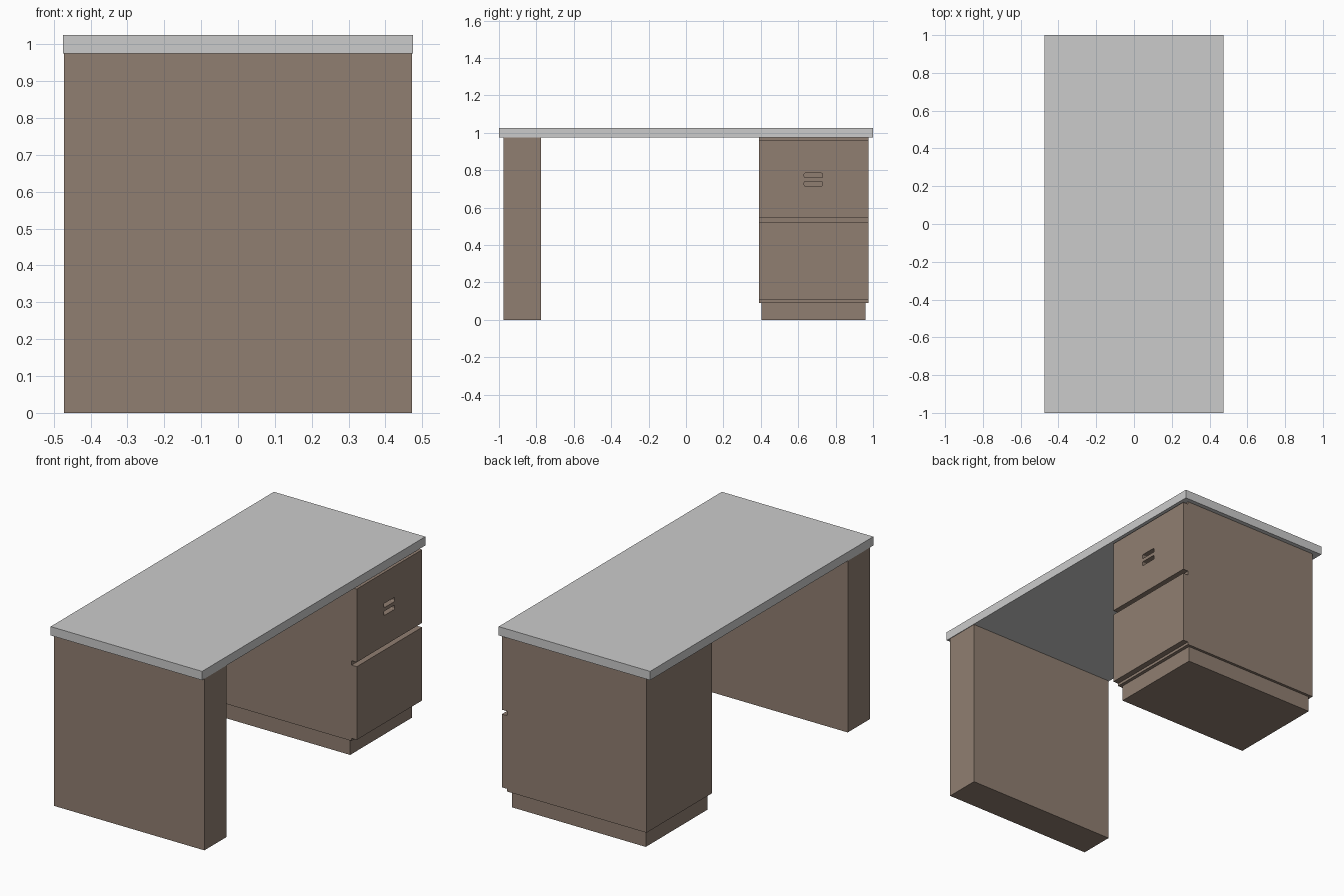
import bpy

if "Cube" in bpy.data.objects:
    bpy.data.objects.remove(bpy.data.objects["Cube"])

wood = bpy.data.materials.new("brown_wood")
wood.diffuse_color = (0.28, 0.21, 0.165, 1)
wood.use_nodes = True
wood.node_tree.nodes["Principled BSDF"].inputs["Base Color"].default_value = wood.diffuse_color


def box(name, x, y, z, mat=wood):
    """Box from (min, max) pairs on each axis."""
    bpy.ops.mesh.primitive_cube_add(
        size=1, location=[(a + b) / 2 for a, b in (x, y, z)])
    ob = bpy.context.object
    ob.name = name
    ob.scale = [b - a for a, b in (x, y, z)]
    bpy.ops.object.transform_apply(location=False, rotation=False, scale=True)
    if mat:
        ob.data.materials.append(mat)
    return ob


# Desktop and panel leg
box("desktop", (-0.475, 0.475), (-1, 1), (0.975, 1.025), None)
box("panel_leg", (-0.472, 0.472), (-0.975, -0.775), (0, 0.975))

# Drawer cabinet on a recessed plinth
side = (0.39, 0.975)
box("cabinet_plinth", (-0.42, 0.42), (0.405, 0.96), (0, 0.09))
box("cabinet_body", (-0.435, 0.439), side, (0.09, 0.975))

# Drawer fronts, separated by finger gaps
front = (0.439, 0.472)
box("lower_drawer", front, side, (0.105, 0.52))
upper = box("upper_drawer", front, side, (0.545, 0.96))

# Two rounded slots cut into the upper drawer as its pull
for i, z in enumerate(((0.716, 0.74), (0.76, 0.784))):
    cutter = box(f"slot_cutter_{i}", (0.40, 0.52), (0.632, 0.73), z, None)
    attr = cutter.data.attributes.new("bevel_weight_edge", "FLOAT", "EDGE")
    for e in cutter.data.edges:
        a, b = (cutter.data.vertices[v].co for v in e.vertices)
        attr.data[e.index].value = float(abs(a.x - b.x) > 0.01)
    bev = cutter.modifiers.new("round", "BEVEL")
    bev.limit_method = "WEIGHT"
    bev.width = 0.006
    bev.segments = 3
    cutter.hide_render = True
    cutter.display_type = "WIRE"
    cut = upper.modifiers.new("slot", "BOOLEAN")
    cut.operation = "DIFFERENCE"
    cut.solver = "EXACT"
    cut.object = cutter
